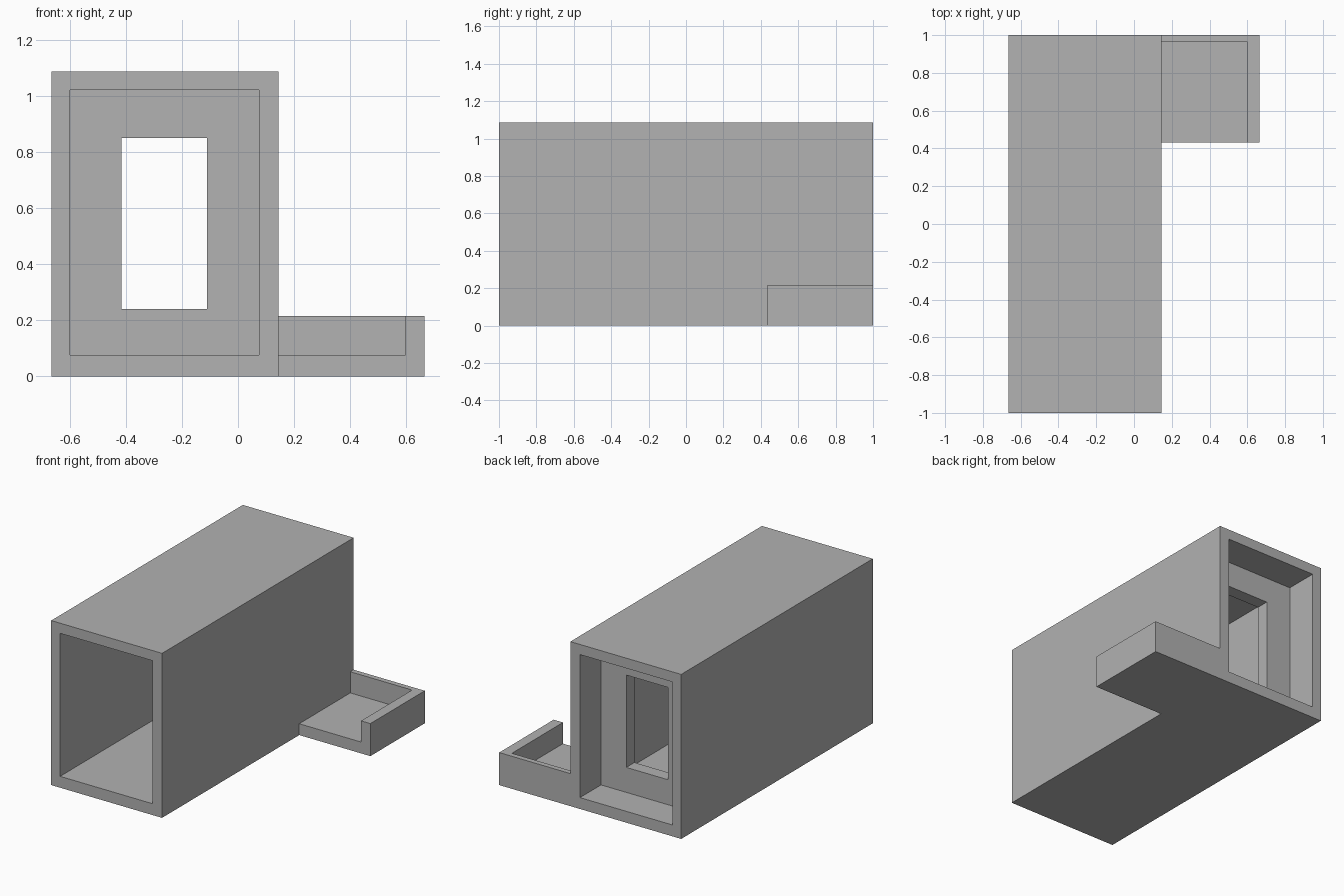
import bpy
import bmesh
from mathutils import Vector

if "Cube" in bpy.data.objects:
    bpy.data.objects.remove(bpy.data.objects["Cube"], do_unlink=True)

# One plain grey for everything
grey = bpy.data.materials.new("plain grey")
grey.use_nodes = True
colour = (0.445, 0.445, 0.445, 1)
grey.diffuse_color = colour
grey.node_tree.nodes["Principled BSDF"].inputs["Base Color"].default_value = colour


def box(name, x, y, z):
    """Box spanning the given (low, high) ranges."""
    bm = bmesh.new()
    bmesh.ops.create_cube(bm, size=1)
    low, high = Vector((x[0], y[0], z[0])), Vector((x[1], y[1], z[1]))
    for v in bm.verts:
        v.co = (low + high) / 2 + v.co * (high - low)
    mesh = bpy.data.meshes.new(name)
    bm.to_mesh(mesh)
    bm.free()
    mesh.materials.append(grey)
    ob = bpy.data.objects.new(name, mesh)
    bpy.context.scene.collection.objects.link(ob)
    return ob


def combine(target, tool, operation):
    """Apply a boolean and remove the tool object."""
    mod = target.modifiers.new(operation.lower(), "BOOLEAN")
    mod.operation = operation
    mod.solver = "EXACT"
    mod.object = tool
    bpy.context.view_layer.objects.active = target
    bpy.ops.object.modifier_apply(modifier=mod.name)
    bpy.data.objects.remove(tool, do_unlink=True)


# Main dimensions
left, right = 0.145, -0.665
inner_x, inner_z = (-0.6, 0.075), (0.075, 1.02)
panel_front, panel_back = 0.695, 0.78

# Long rectangular housing with a low side tray joined flush at the back
body = box("housing_with_tray", (right, left), (-1, 1), (0, 1.087))
combine(body, box("tray", (0.11, 0.665), (0.432, 1), (0, 0.215)), "UNION")

# Hollows: deep front chamber, shallow back recess, window between them
combine(body, box("chamber", inner_x, (-1.1, panel_front), inner_z), "DIFFERENCE")
combine(body, box("recess", inner_x, (panel_back, 1.1), inner_z), "DIFFERENCE")
combine(body, box("window", (-0.415, -0.11), (0.6, 0.9), (0.24, 0.85)), "DIFFERENCE")

# Tray hollow, open towards the front and above
combine(body, box("tray_hollow", (left, 0.597), (0.3, 0.965), (0.075, 0.4)), "DIFFERENCE")
